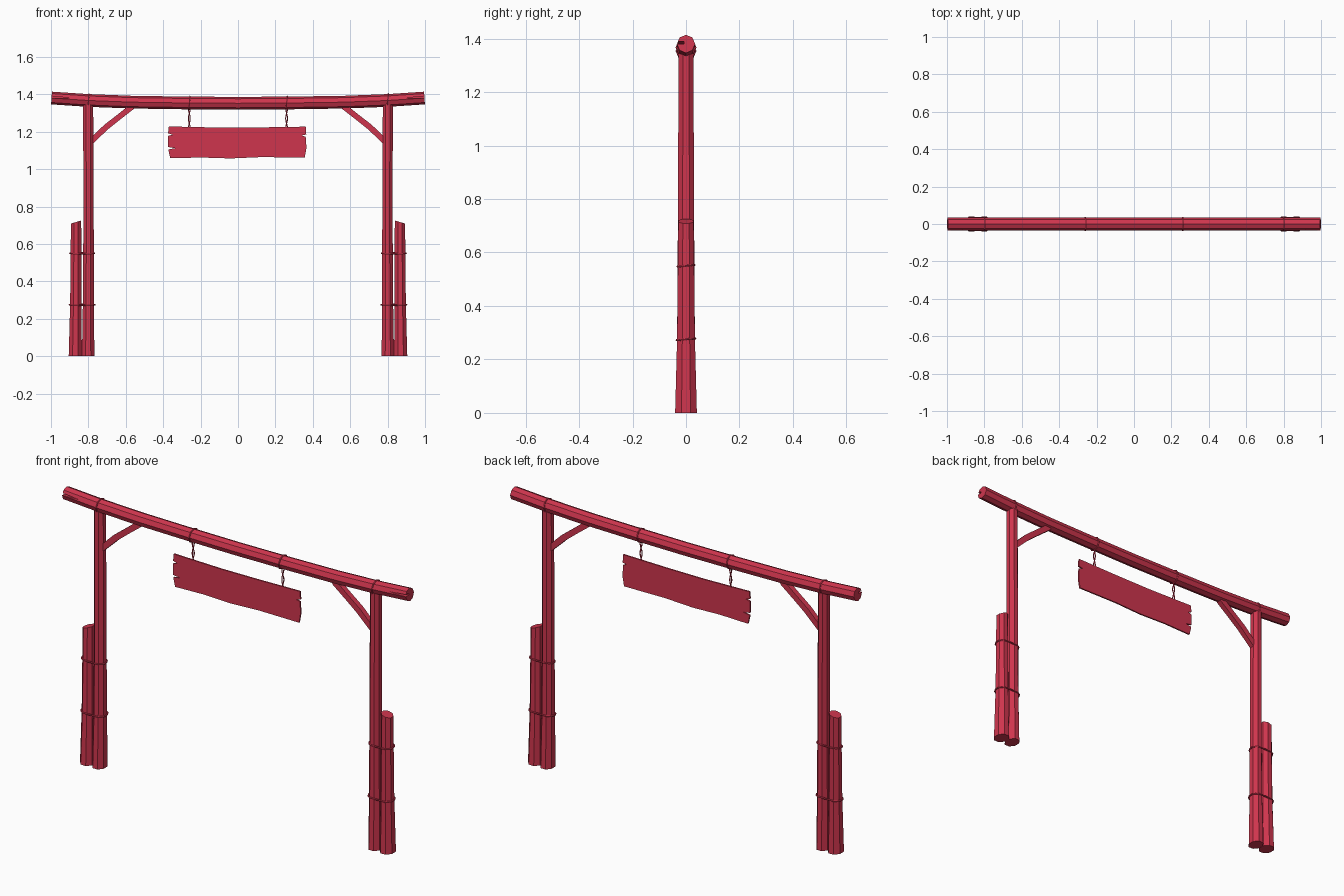
import bpy, bmesh, math
from mathutils import Vector

cube = bpy.data.objects.get("Cube")
if cube:
    bpy.data.objects.remove(cube, do_unlink=True)

red = bpy.data.materials.new("red wood")
red.use_nodes = True
colour = (0.62, 0.036, 0.075, 1)
red.diffuse_color = colour
red.node_tree.nodes["Principled BSDF"].inputs["Base Color"].default_value = colour


def finish(name, bm):
    bmesh.ops.recalc_face_normals(bm, faces=bm.faces)
    mesh = bpy.data.meshes.new(name)
    bm.to_mesh(mesh)
    bm.free()
    mesh.materials.append(red)
    obj = bpy.data.objects.new(name, mesh)
    bpy.context.collection.objects.link(obj)
    return obj


def sweep(name, path, sizes, sides=8, turn=0.0, side=(0, 1, 0), closed=False):
    """Sweep a polygon of half-sizes (across, along side) down a path."""
    bm = bmesh.new()
    pts = [Vector(p) for p in path]
    n, side = len(pts), Vector(side)
    rings = []
    for i, p in enumerate(pts):
        if closed:
            t = pts[(i + 1) % n] - pts[i - 1]
        else:
            t = pts[min(i + 1, n - 1)] - pts[max(i - 1, 0)]
        across = side.cross(t).normalized()
        a, b = sizes[i % len(sizes)]
        angles = [turn + math.tau * k / sides for k in range(sides)]
        rings.append([bm.verts.new(p + across * a * math.cos(w) + side * b * math.sin(w))
                      for w in angles])
    for i in range(n if closed else n - 1):
        r, q = rings[i], rings[(i + 1) % n]
        for k in range(sides):
            j = (k + 1) % sides
            bm.faces.new((r[k], r[j], q[j], q[k]))
    if not closed:
        bm.faces.new(rings[0])
        bm.faces.new(rings[-1])
    return finish(name, bm)


def plate(name, outline, y0, y1):
    """Extrude an x-z outline between two depths."""
    bm = bmesh.new()
    face = bm.faces.new([bm.verts.new((x, y0, z)) for x, z in outline])
    out = bmesh.ops.extrude_face_region(bm, geom=[face])
    verts = [v for v in out["geom"] if isinstance(v, bmesh.types.BMVert)]
    bmesh.ops.translate(bm, verts=verts, vec=(0, y1 - y0, 0))
    return finish(name, bm)


# Sagging top beam, split by a small crack at each end
half = [(0.3, 1.354), (0.57, 1.358), (0.8, 1.367), (0.997, 1.38)]
centres = [(-x, 0, z) for x, z in reversed(half)] + [(0, 0, 1.352)] + [(x, 0, z) for x, z in half]
beam = sweep("top_beam", centres, [(0.034, 0.034)])
for s in (-1, 1):
    crack = plate("crack_cutter", [(s * 1.02, 1.392), (s * 1.02, 1.38), (s * 0.9, 1.381)], -0.06, -0.008)
    mod = beam.modifiers.new("crack", "BOOLEAN")
    mod.operation, mod.object, mod.solver = "DIFFERENCE", crack, "EXACT"
    crack.hide_render = True
    bpy.context.view_layer.objects.active = beam
    bpy.ops.object.modifier_apply(modifier=mod.name)
    bpy.data.objects.remove(crack, do_unlink=True)

flat = math.pi / 8
for s, label in ((1, "left"), (-1, "right")):
    # Tall post and the shorter support strapped outside it
    sweep(label + "_post",
          [(s * x, 0, z) for x, z in ((0.801, 0), (0.8, 0.28), (0.799, 0.7), (0.801, 1.345))],
          [(0.036, 0.044), (0.032, 0.036), (0.03, 0.033), (0.029, 0.03)], turn=flat)
    support = sweep(label + "_support",
                    [(s * x, 0, z) for x, z in ((0.87, 0), (0.867, 0.28), (0.866, 0.55), (0.866, 0.717))],
                    [(0.038, 0.044), (0.033, 0.036), (0.031, 0.033), (0.03, 0.031)], turn=flat)
    for v in support.data.vertices:
        if v.co.z > 0.7:
            v.co.z -= 0.3 * (abs(v.co.x) - 0.866)

    # Ropes binding post and support
    for z, r in ((0.275, 0.036), (0.55, 0.033)):
        loop = []
        for k in range(12):
            w = math.tau * (k + 0.5) / 12
            cx = 0.867 if math.cos(w) > 0 else 0.8
            loop.append((s * cx + s * r * math.cos(w), r * math.sin(w), z + 0.003 * math.sin(w)))
        sweep(label + "_binding_rope", loop, [(0.004, 0.004)], 6, side=(0, 0, 1), closed=True)

    # Bent corner brace
    sweep(label + "_brace",
          [(s * x, 0, z) for x, z in ((0.79, 1.143), (0.705, 1.225), (0.64, 1.276), (0.565, 1.335))],
          [(0.021, 0.019), (0.022, 0.02), (0.021, 0.02), (0.022, 0.02)], 4, turn=math.pi / 4)

    # Rope rings around the beam
    for x, z in ((0.8, 1.367), (0.26, 1.354)):
        loop = [(s * x + 0.003 * math.sin(w), 0.035 * math.cos(w), z + 0.035 * math.sin(w))
                for w in (math.tau * k / 8 for k in range(8))]
        sweep(label + "_beam_rope", loop, [(0.004, 0.004)], 6, side=(1, 0, 0), closed=True)

    # Two twisted strands holding the sign
    for phase in (0, math.pi):
        strand = []
        for k in range(9):
            w = phase + math.tau * k / 8
            strand.append((s * 0.26 + 0.005 * math.cos(w), 0.005 * math.sin(w), 1.325 - 0.0135 * k))
        sweep(label + "_hanging_rope", strand, [(0.003, 0.003)], 5)

# Thin weathered signboard with splits at its ends
plate("signboard", [
    (-0.37, 1.228), (-0.1, 1.222), (0.12, 1.223), (0.362, 1.227), (0.365, 1.185),
    (0.34, 1.18), (0.362, 1.173), (0.366, 1.115), (0.357, 1.062), (0.12, 1.064),
    (-0.04, 1.057), (-0.2, 1.062), (-0.362, 1.058), (-0.373, 1.105), (-0.335, 1.112),
    (-0.374, 1.118), (-0.373, 1.178), (-0.35, 1.184), (-0.374, 1.192)], -0.004, 0.004)
